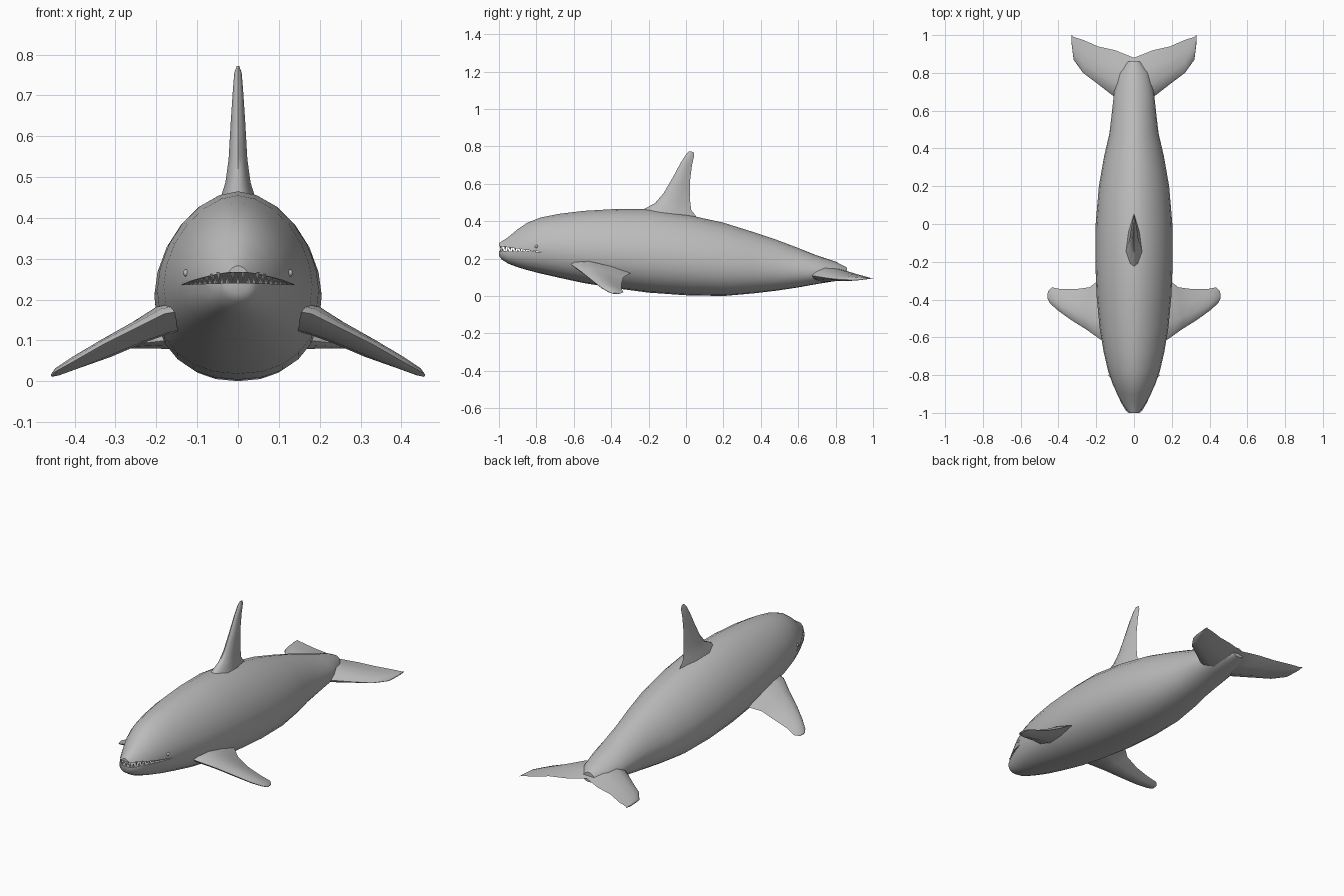
import bpy, bmesh, math
from mathutils import Vector, Matrix

if "Cube" in bpy.data.objects:
    bpy.data.objects.remove(bpy.data.objects["Cube"])

skin = bpy.data.materials.new("grey_skin")
skin.diffuse_color = (0.5, 0.5, 0.5, 1)
skin.use_nodes = True
skin.node_tree.nodes["Principled BSDF"].inputs["Base Color"].default_value = skin.diffuse_color


def finish(name, bm, smooth=50):
    """Turn a bmesh into a named, shaded object."""
    bmesh.ops.recalc_face_normals(bm, faces=bm.faces[:])
    me = bpy.data.meshes.new(name)
    bm.to_mesh(me)
    bm.free()
    me.materials.append(skin)
    ob = bpy.data.objects.new(name, me)
    bpy.context.collection.objects.link(ob)
    if smooth:
        shade(ob, smooth)
    return ob


def shade(ob, angle):
    bpy.ops.object.select_all(action='DESELECT')
    ob.select_set(True)
    bpy.context.view_layer.objects.active = ob
    bpy.ops.object.shade_smooth_by_angle(angle=math.radians(angle))


def loft(rings):
    """Skin closed rings of points and cap both ends."""
    bm = bmesh.new()
    rows = [[bm.verts.new(p) for p in r] for r in rings]
    n = len(rows[0])
    for a, b in zip(rows, rows[1:]):
        for i in range(n):
            j = (i + 1) % n
            bm.faces.new((a[i], a[j], b[j], b[i]))
    bm.faces.new(rows[0])
    bm.faces.new(rows[-1])
    return bm


# Body stations: y, half width, bottom z, top z
STATIONS = [
    (-1.0, 0.03, 0.215, 0.283), (-0.985, 0.045, 0.195, 0.292),
    (-0.95, 0.066, 0.173, 0.315), (-0.9, 0.09, 0.154, 0.357),
    (-0.85, 0.112, 0.139, 0.391), (-0.78, 0.137, 0.121, 0.419),
    (-0.68, 0.160, 0.098, 0.439), (-0.55, 0.182, 0.070, 0.455),
    (-0.38, 0.198, 0.042, 0.465), (-0.2, 0.205, 0.018, 0.465),
    (0.0, 0.203, 0.004, 0.436), (0.2, 0.186, 0.0, 0.392),
    (0.36, 0.158, 0.014, 0.342), (0.48, 0.130, 0.028, 0.302),
    (0.6, 0.116, 0.046, 0.257), (0.7, 0.105, 0.064, 0.217),
    (0.8, 0.080, 0.080, 0.184), (0.86, 0.035, 0.098, 0.152),
]
SIDES = 24


def body_ring(y, w, zb, zt):
    zc = zb + 0.43 * (zt - zb)
    ring = []
    for i in range(SIDES):
        a = 2 * math.pi * i / SIDES
        c, s = math.cos(a), math.sin(a)
        e = 2 / 1.8 if s > 0 else 2 / 2.2
        h = zt - zc if s > 0 else zc - zb
        ring.append((math.copysign(abs(c) ** e, c) * w, y,
                     zc + math.copysign(abs(s) ** e, s) * h))
    return ring


body = finish("body", loft([body_ring(*s) for s in STATIONS]), 0)

# Mouth: wedge cut across the snout
WEDGE = [(-1.05, 0.241), (-1.05, 0.273), (-0.77, 0.236)]
cutter = finish("mouth_cutter", loft([[(x, y, z) for y, z in WEDGE] for x in (-0.3, 0.3)]), 0)
cut = body.modifiers.new("mouth", 'BOOLEAN')
cut.operation, cut.object, cut.solver = 'DIFFERENCE', cutter, 'EXACT'
bpy.context.view_layer.objects.active = body
bpy.ops.object.modifier_apply(modifier=cut.name)
bpy.data.objects.remove(cutter)
shade(body, 50)


# Fins: each section is leading edge, trailing edge, thickness vector
FOIL = [(0, 0), (0.07, 0.5), (0.3, 1), (0.65, 0.7), (1, 0),
        (0.65, -0.7), (0.3, -1), (0.07, -0.5)]


def fin(name, sections, normal):
    n = Vector(normal).normalized()
    rings = []
    for le, te, t in sections:
        le, te = Vector(le), Vector(te)
        rings.append([le.lerp(te, c) + n * t * k for c, k in FOIL])
    return finish(name, loft(rings), 60)


# Dorsal fin
dorsal = [(-0.30, 0.40, 0.10, 0.36, 0.05), (-0.23, 0.462, 0.055, 0.425, 0.042),
          (-0.165, 0.497, 0.028, 0.46, 0.031), (-0.12, 0.55, 0.02, 0.525, 0.023),
          (-0.07, 0.635, 0.022, 0.62, 0.018), (-0.03, 0.71, 0.032, 0.70, 0.013),
          (0.0, 0.757, 0.044, 0.752, 0.009), (0.015, 0.772, 0.040, 0.771, 0.003)]
fin("dorsal_fin", [((0, a, b), (0, c, d), t) for a, b, c, d, t in dorsal], (1, 0, 0))

# Flippers
flipper = [((0.10, -0.63, 0.18), (0.10, -0.27, 0.14), 0.035),
           ((0.18, -0.61, 0.165), (0.19, -0.30, 0.12), 0.035),
           ((0.25, -0.56, 0.13), (0.235, -0.335, 0.10), 0.027),
           ((0.33, -0.51, 0.09), (0.31, -0.345, 0.065), 0.022),
           ((0.40, -0.46, 0.05), (0.385, -0.345, 0.04), 0.016),
           ((0.445, -0.42, 0.025), (0.435, -0.335, 0.02), 0.010),
           ((0.458, -0.395, 0.014), (0.455, -0.355, 0.012), 0.003)]
for side, s in (("right", 1), ("left", -1)):
    fin(side + "_flipper",
        [((s * a[0], a[1], a[2]), (s * b[0], b[1], b[2]), t) for a, b, t in flipper],
        (0.45 * s, 0, 0.89))

# Tail flukes, lofted from tip to tip: x, leading y z, trailing y z, thickness
half = [(0.0, 0.62, 0.12, 0.88, 0.125, 0.045), (0.10, 0.67, 0.11, 0.92, 0.115, 0.036),
        (0.19, 0.74, 0.098, 0.94, 0.11, 0.022), (0.27, 0.80, 0.09, 0.975, 0.10, 0.013),
        (0.32, 0.87, 0.088, 0.99, 0.096, 0.008), (0.33, 0.95, 0.091, 1.0, 0.095, 0.003)]
span = [(-h[0],) + h[1:] for h in reversed(half[1:])] + half
fin("tail_flukes", [((x, a, b), (x, c, d), t) for x, a, b, c, d, t in span], (0, 0, 1))


# Teeth along the lips
def half_width(y):
    for p, q in zip(STATIONS, STATIONS[1:]):
        if p[0] <= y <= q[0]:
            return p[1] + (q[1] - p[1]) * (y - p[0]) / (q[0] - p[0])


def lips(y):
    f = (-0.77 - y) / 0.28
    return 0.236 + 0.005 * f, 0.236 + 0.037 * f


def tooth(bm, x, y, upward):
    lo, hi = lips(y)
    h = (hi - lo) * 0.8 + 0.004
    z = lo - 0.004 + h / 2 if upward else hi + 0.004 - h / 2
    m = Matrix.Translation((x, y, z))
    if not upward:
        m = m @ Matrix.Rotation(math.pi, 4, 'X')
    bmesh.ops.create_cone(bm, segments=6, radius1=0.006, radius2=0.0005,
                          depth=h, cap_ends=True, matrix=m)


bm = bmesh.new()
for i in range(14):
    y = -0.98 + i * 0.0135
    for s in (1, -1):
        tooth(bm, s * (half_width(y) - 0.009), y, i % 2 == 0)
for i in range(-2, 3):
    tooth(bm, i * 0.013, -0.99, i % 2 == 0)
finish("teeth", bm, 40)

# Eyes: small bumps above the mouth corners
bm = bmesh.new()
for s in (1, -1):
    bmesh.ops.create_uvsphere(bm, u_segments=10, v_segments=6, radius=0.009,
                              matrix=Matrix.Translation((s * 0.126, -0.80, 0.265)))
finish("eyes", bm, 60)
